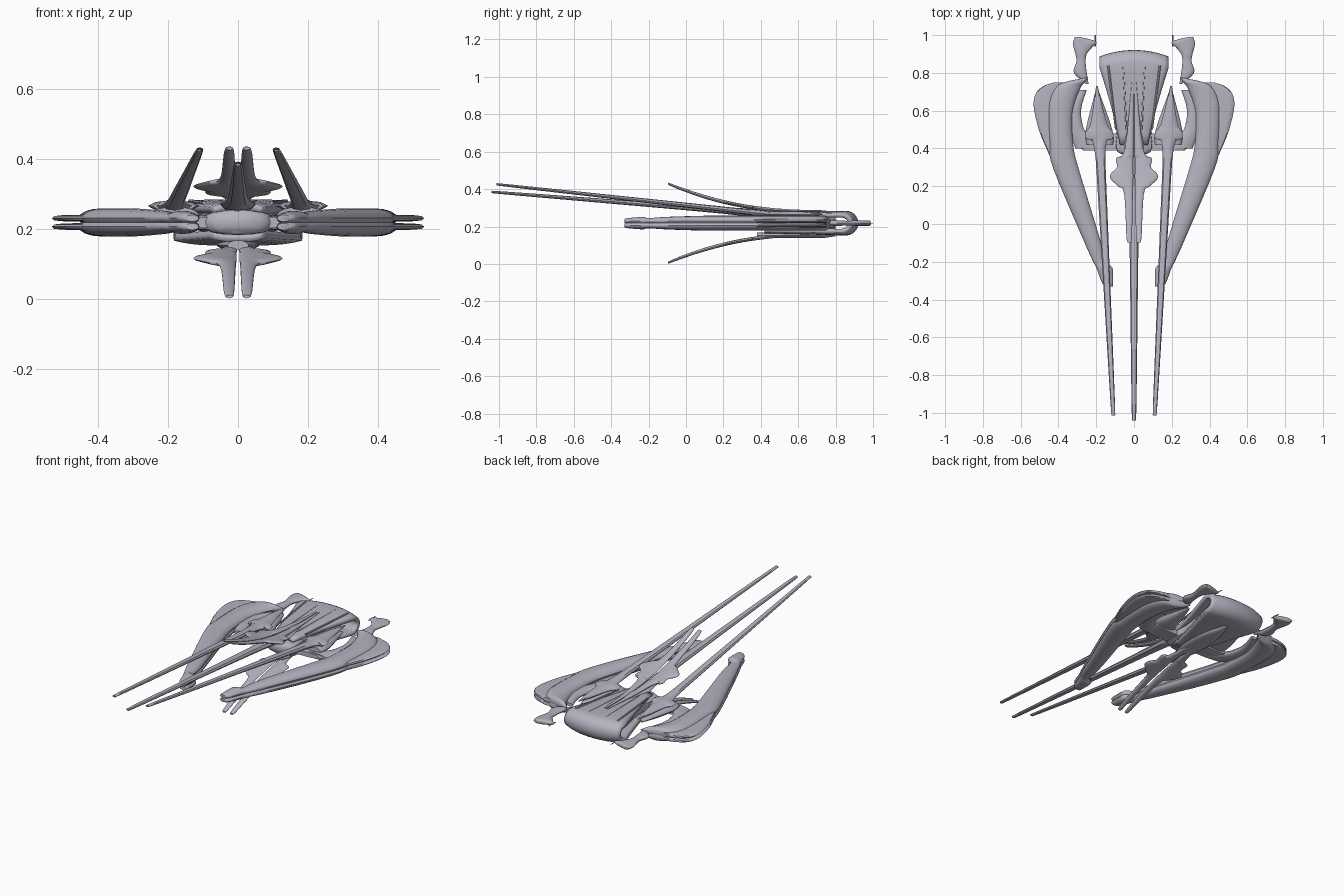
import bpy, bmesh, math

cube = bpy.data.objects.get("Cube")
if cube:
    bpy.data.objects.remove(cube, do_unlink=True)

MID = .218  # height of the symmetry plane between upper and lower halves

hull = bpy.data.materials.new("lavender grey hull")
hull.use_nodes = True
hull.diffuse_color = (.46, .45, .53, 1)
shader = hull.node_tree.nodes["Principled BSDF"]
shader.inputs["Base Color"].default_value = hull.diffuse_color


def finish(name, bm, mirror=False):
    """Turn the bmesh into a smooth shaded, optionally mirrored object."""
    bmesh.ops.recalc_face_normals(bm, faces=bm.faces)
    mesh = bpy.data.meshes.new(name)
    bm.to_mesh(mesh)
    bm.free()
    mesh.materials.append(hull)
    obj = bpy.data.objects.new(name, mesh)
    bpy.context.collection.objects.link(obj)
    if mirror:
        obj.modifiers.new("mirror", "MIRROR")
    bpy.ops.object.select_all(action="DESELECT")
    obj.select_set(True)
    bpy.context.view_layer.objects.active = obj
    bpy.ops.object.shade_smooth_by_angle(angle=math.radians(40))
    return obj


def catmull(before, start, end, after, t):
    linear = end - before
    square = 2 * before - 5 * start + 4 * end - after
    cubic = 3 * (start - end) + after - before
    return start + t / 2 * (linear + t * (square + t * cubic))


def smooth_rows(rows, steps):
    """Interpolate smoothly through the outline rows."""
    padded = [rows[0], *rows, rows[-1]]
    result = []
    for group in zip(padded, padded[1:], padded[2:], padded[3:]):
        for step in range(steps):
            result.append([catmull(*values, step / steps) for values in zip(*group)])
    return result + [rows[-1]]


def level(y):
    return MID


def wing_level(y):
    return MID + .012


def centre_lance_level(y):
    return .27 + .08 * max(.4 - y, 0)


def side_lance_level(y):
    return .265 + .11 * max(.45 - y, 0)


def prong_level(y):
    return MID + .066 + .3 * max(.6 - y, 0) ** 2


def keel_level(y):
    return MID - .065


def around(rows, centre=lambda y: 0):
    """Rows of y and half width become rows of y, inner x and outer x."""
    return [(y, centre(y) - half, centre(y) + half) for y, half in rows]


def loft(name, rows, height=level, cap=.02, ratio=.25, power=1,
         mirror=False, flip=False, sides=16, steps=4):
    """Skin lens-shaped sections; thickness follows the width up to a cap."""
    bm = bmesh.new()
    rings = []
    for y, inner, outer in smooth_rows(rows, steps):
        middle, half = (inner + outer) / 2, (outer - inner) / 2
        thick = min(cap, ratio * 2 * half)
        ring = []
        for k in range(sides):
            angle = math.tau * k / sides
            rise = math.sin(angle)
            z = height(y) + thick * math.copysign(abs(rise) ** power, rise)
            x = middle + half * math.cos(angle)
            ring.append(bm.verts.new((x, y, 2 * MID - z if flip else z)))
        rings.append(ring)
    for ring, following in zip(rings, rings[1:]):
        for k in range(sides):
            bm.faces.new((ring[k - 1], ring[k], following[k], following[k - 1]))
    bm.faces.new(rings[0])
    bm.faces.new(rings[-1])
    return finish(name, bm, mirror)


def folded_cowl(front=.42, bend=.855, radius=.055, columns=16):
    """A sheet folded round the stern, tapering towards the front."""
    length = bend - front
    upper = [(front + length * i / 8, radius * (.8 + .2 * i / 8)) for i in range(8)]
    turns = [math.pi * (i / 12 - .5) for i in range(13)]
    fold = [(bend + radius * math.cos(a), -radius * math.sin(a)) for a in turns]
    lower = [(y, -rise) for y, rise in reversed(upper)]
    bm = bmesh.new()
    grid = []
    for y, rise in upper + fold + lower:
        along = (y - front) / length
        half = .07 + .11 * min(along, 1) ** 1.2
        row = []
        for column in range(columns + 1):
            u = 2 * column / columns - 1
            z = MID + rise * (1 - u ** 4 / 4)
            row.append(bm.verts.new((half * u, y - .03 * along * u * u, z)))
        grid.append(row)
    for row, following in zip(grid, grid[1:]):
        for k in range(columns):
            bm.faces.new((row[k], row[k + 1], following[k + 1], following[k]))
    cowl = finish("engine_cowl", bm)
    shell = cowl.modifiers.new("thickness", "SOLIDIFY")
    shell.thickness = .022
    shell.offset = 0


# Engine body
folded_cowl()
loft("engine_core", around([(.36, .03), (.4, .1), (.55, .09), (.77, .13), (.8, .1)]),
     cap=.036, power=.6)

# Three long lances
loft("centre_lance",
     around([(-1, .007), (-.96, .013), (0, .025), (.3, .035), (.42, .052), (.6, .02), (.72, .006)]),
     height=centre_lance_level, ratio=.3, sides=8)
loft("side_lance",
     around([(-.97, .007), (-.94, .012), (0, .022), (.4, .03), (.45, .07), (.49, .07),
             (.53, .045), (.73, .004)], centre=lambda y: .16 + .05 * y),
     height=side_lance_level, cap=.016, ratio=.3, sides=8, mirror=True)
loft("side_lance_mount",
     around([(.42, .07), (.5, .07), (.7, .01)], centre=lambda y: .16 + .05 * y),
     height=lambda y: MID + .02, cap=.025, mirror=True)

# Paired prongs above and below, each with stepped side lobes
prong = [(-.095, .017, .03), (-.07, .011, .04), (.16, .006, .052), (.2, .005, .085),
         (.24, .004, .125), (.27, .004, .12), (.3, .004, .09), (.35, .004, .093),
         (.4, .003, .048), (.75, .002, .012)]
for side, flip in (("upper", False), ("lower", True)):
    loft(side + "_prong", prong, height=prong_level, cap=.01, mirror=True, flip=flip)
loft("lower_keel", around([(.38, .03), (.5, .06), (.66, .05), (.8, .01)]),
     height=keel_level, cap=.014)

# Crescent wings: domed shells with thin blades layered outside them
wing = [(-.33, .112, .15), (-.31, .11, .17), (-.23, .115, .2), (-.2, .155, .216),
        (-.08, .18, .27), (.3, .295, .43), (.42, .322, .448), (.56, .328, .455),
        (.65, .312, .45), (.72, .283, .42), (.75, .262, .37), (.775, .242, .255)]
blade = [(.26, .35, .4), (.4, .35, .464), (.5, .35, .504), (.62, .35, .531),
         (.69, .35, .52), (.73, .35, .48), (.75, .36, .42)]
for side, flip in (("upper", False), ("lower", True)):
    loft(side + "_wing_shell", wing, height=wing_level, cap=.028, mirror=True, flip=flip)
    loft(side + "_wing_blade", blade, height=wing_level, cap=.01, power=.5,
         mirror=True, flip=flip)

# Inner crescents and the cross strut joining the wings to the engine
loft("inner_crescent", [(.4, .15, .31), (.48, .25, .34), (.55, .277, .345),
                        (.62, .278, .34), (.71, .25, .29)], cap=.017, mirror=True)
loft("cross_strut", around([(.39, .27), (.42, .3), (.45, .3), (.48, .26)]),
     cap=.016, power=.5)

# Stern hooks, each with a small aerial
loft("stern_hook", [(.74, .24, .252), (.8, .25, .318), (.86, .256, .305), (.9, .25, .31),
                    (.935, .222, .32), (.965, .2, .322), (.99, .285, .312)],
     cap=.014, mirror=True)
loft("stern_aerial", [(.94, .2, .21), (1, .202, .208)], sides=6, mirror=True)

# Raised ribs along the top of the cowl
for name, spread in (("inner_rib", .05), ("outer_rib", .12)):
    loft(name, around([(.5, .005), (.84, .006)], centre=lambda y: spread * (y + .3)),
         height=lambda y: MID + .045 + .02 * y, cap=.005, ratio=.5, sides=6, mirror=True)
